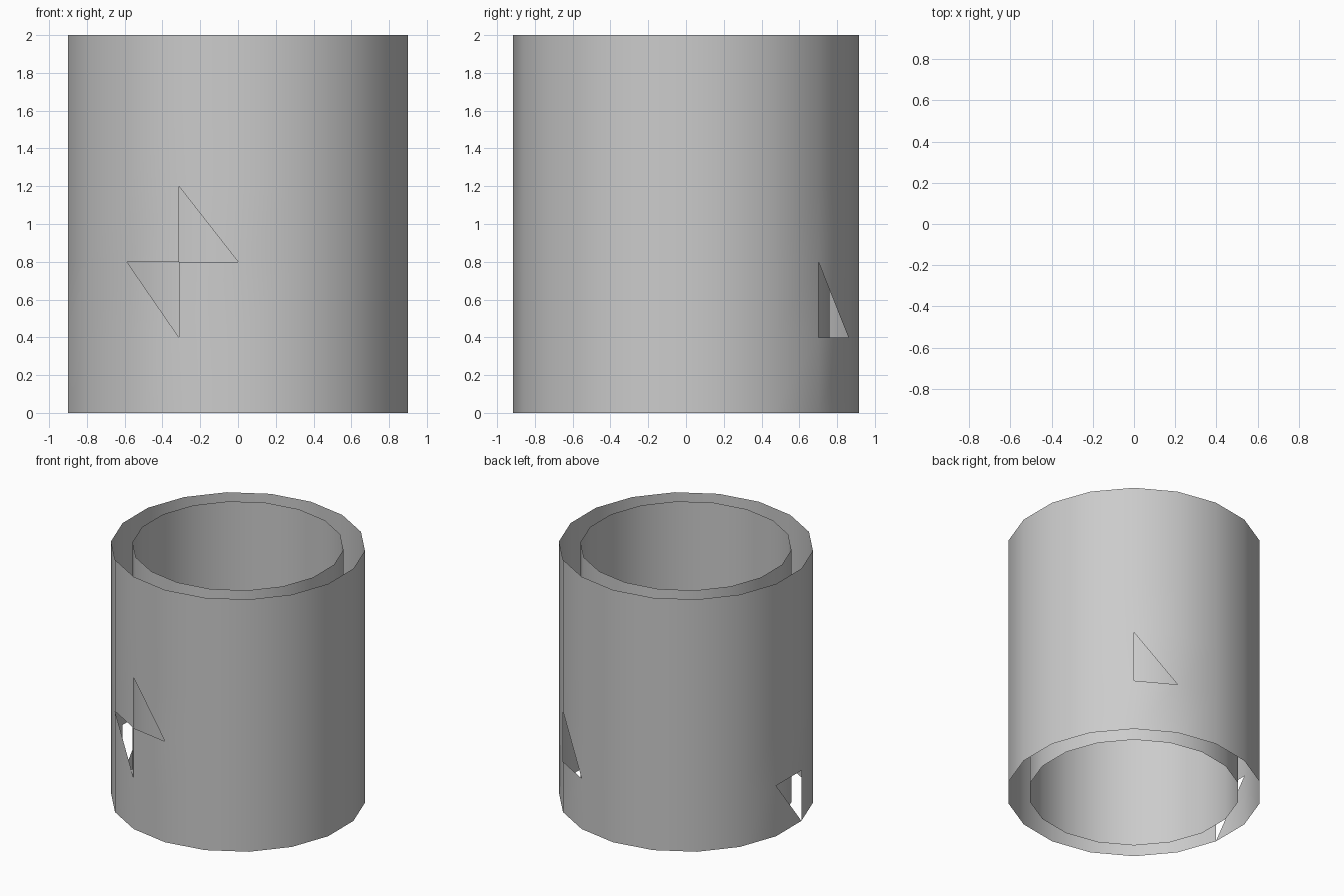
import bpy, bmesh
from math import sin, cos, radians

if "Cube" in bpy.data.objects:
    bpy.data.objects.remove(bpy.data.objects["Cube"])

SIDES, ROWS, HEIGHT = 18, 5, 2.0


def tube(name, radius, gaps):
    """Open thin-walled tube; gaps maps (column, row) to the quad corner cut off."""
    bm = bmesh.new()
    step = 360 / SIDES
    rings = [[bm.verts.new((radius * sin(radians(step * c)),
                            -radius * cos(radians(step * c)),
                            HEIGHT * r / ROWS)) for c in range(SIDES)]
             for r in range(ROWS + 1)]
    for r in range(ROWS):
        for c in range(SIDES):
            n = (c + 1) % SIDES
            # bottom left, bottom right, top right, top left
            quad = [rings[r][c], rings[r][n], rings[r + 1][n], rings[r + 1][c]]
            if (c, r) in gaps:
                quad.pop(gaps[(c, r)])
            bm.faces.new(quad).smooth = True
    mesh = bpy.data.meshes.new(name)
    bm.to_mesh(mesh)
    bm.free()
    obj = bpy.data.objects.new(name, mesh)
    bpy.context.collection.objects.link(obj)
    return obj


# Outer wall with four triangular openings
tube("outer_wall", 0.915, {(17, 2): 0, (16, 1): 2, (7, 1): 0, (13, 0): 2})

# Inner wall, unbroken
tube("inner_wall", 0.76, {})
